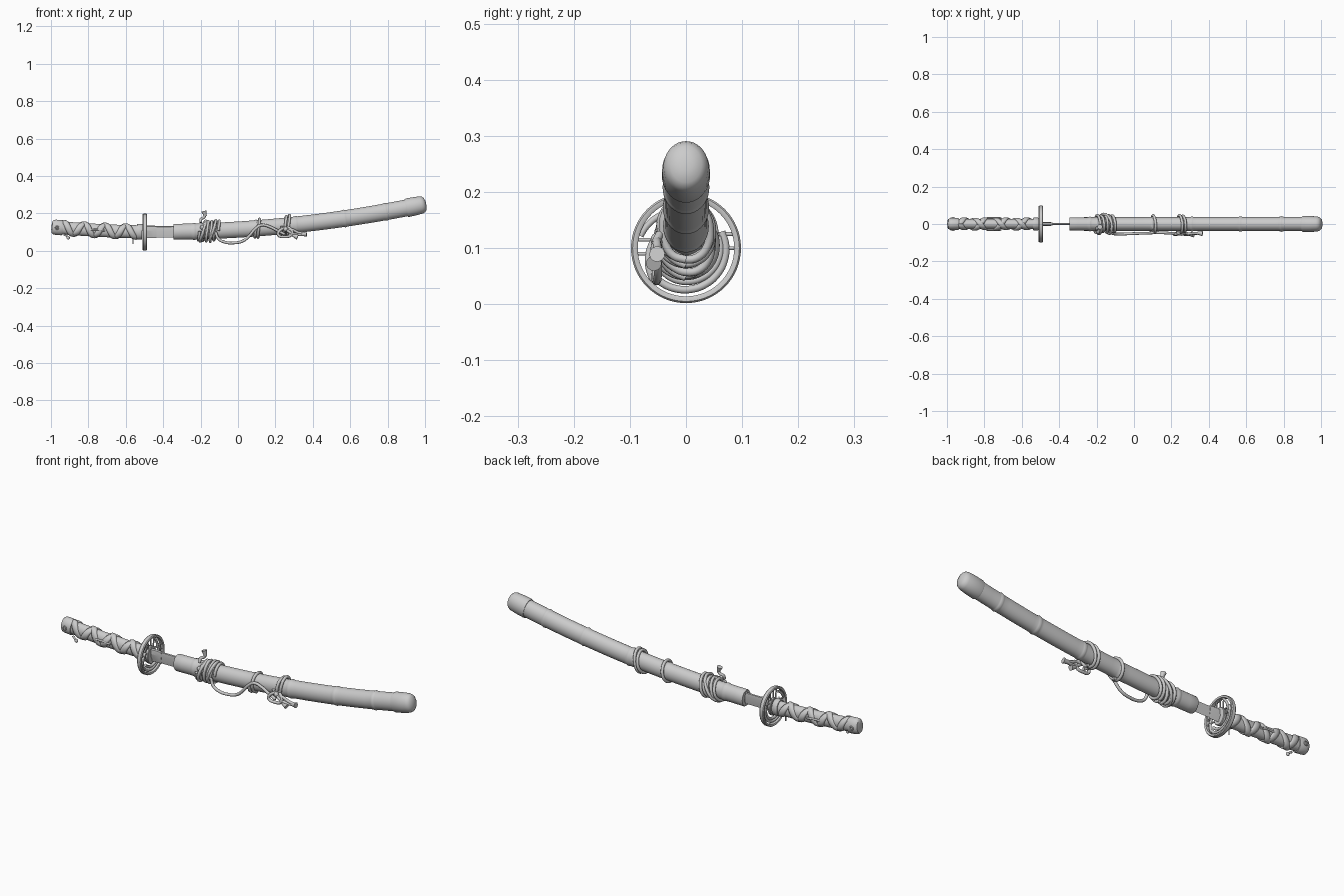
import bpy, bmesh, math
from math import sin, cos, pi

if "Cube" in bpy.data.objects:
    bpy.data.objects.remove(bpy.data.objects["Cube"])


def zc(x):
    """Centre height of the curved sword axis."""
    if x > -0.45:
        return 0.101 + 0.0757 * (x + 0.4) ** 2 if x > -0.4 else 0.101
    return 0.101 + 0.09 * (x + 0.45) ** 2


def on_axis(x, y, h):
    """Point at side offset y and height h, square to the axis."""
    s = (zc(x + 0.01) - zc(x - 0.01)) / 0.02
    n = math.hypot(1, s)
    return (x - h * s / n, y, zc(x) + h / n)


def finish(name, bm, angle=35):
    bmesh.ops.recalc_face_normals(bm, faces=bm.faces)
    me = bpy.data.meshes.new(name)
    bm.to_mesh(me)
    bm.free()
    ob = bpy.data.objects.new(name, me)
    bpy.context.collection.objects.link(ob)
    bpy.ops.object.select_all(action='DESELECT')
    ob.select_set(True)
    bpy.context.view_layer.objects.active = ob
    bpy.ops.object.shade_smooth_by_angle(angle=math.radians(angle))
    return ob


def loft(name, stations, section=None, angle=35):
    """Skin sections (x, half width, half height) along the axis."""
    section = section or [(cos(2 * pi * i / 36), sin(2 * pi * i / 36)) for i in range(36)]
    bm = bmesh.new()
    rings = [[bm.verts.new(on_axis(x, a * ry, b * rz)) for a, b in section]
             for x, ry, rz in stations]
    n = len(section)
    for r, q in zip(rings, rings[1:]):
        for i in range(n):
            bm.faces.new((r[i], r[(i + 1) % n], q[(i + 1) % n], q[i]))
    bm.faces.new(rings[0])
    bm.faces.new(rings[-1])
    return finish(name, bm, angle)


def cord(name, pts, r=0.0075, cyclic=False):
    cu = bpy.data.curves.new(name, 'CURVE')
    cu.dimensions = '3D'
    cu.bevel_depth = r
    cu.bevel_resolution = 3
    cu.resolution_u = 4
    cu.use_fill_caps = True
    sp = cu.splines.new('BEZIER')
    sp.bezier_points.add(len(pts) - 1)
    for b, p in zip(sp.bezier_points, pts):
        b.co = p
        b.handle_left_type = b.handle_right_type = 'AUTO'
    sp.use_cyclic_u = cyclic
    ob = bpy.data.objects.new(name, cu)
    bpy.context.collection.objects.link(ob)
    return ob


def coil(x0, x1, turns, ry, rz, start=pi, lean=0.012):
    n = int(turns * 12)
    pts = []
    for i in range(n + 1):
        t = i / n
        a = start + turns * 2 * pi * t
        k = 1 + 0.06 * sin(2.3 * a)
        pts.append(on_axis(x0 + (x1 - x0) * t + lean * sin(a), ry * k * cos(a), rz * k * sin(a)))
    return pts


def blob(name, loc, r, scale=(1, 1, 1)):
    bm = bmesh.new()
    bmesh.ops.create_uvsphere(bm, u_segments=16, v_segments=10, radius=r)
    bmesh.ops.scale(bm, vec=scale, verts=bm.verts)
    bmesh.ops.translate(bm, vec=loc, verts=bm.verts)
    return finish(name, bm)


def disc_x(name, profile, ky=1.0, kz=1.0):
    """Closed (x, radius) profile turned about the guard axis."""
    bm = bmesh.new()
    n = 64
    rings = [[bm.verts.new((x, ky * r * cos(2 * pi * i / n), 0.1 + kz * r * sin(2 * pi * i / n)))
              for x, r in profile] for i in range(n)]
    m = len(profile)
    for i in range(n):
        for j in range(m):
            bm.faces.new((rings[i][j], rings[i][(j + 1) % m],
                          rings[(i + 1) % n][(j + 1) % m], rings[(i + 1) % n][j]))
    return finish(name, bm)


# Scabbard with slotted mouth and raised nodes
st = [(-0.29, 0.012, 0.032), (-0.345, 0.012, 0.032), (-0.345, 0.034, 0.040), (-0.341, 0.036, 0.0425)]
nodes = (-0.235, 0.1, 0.31, 0.57, 0.79)
xs = sorted([-0.3 + 0.05 * i for i in range(25)] + [n + d for n in nodes for d in (-.014, -.007, 0, .007, .014)])
for x in xs:
    bump = max(math.exp(-((x - n) / 0.007) ** 2) for n in nodes) * 0.0035
    st.append((x, 0.036 + bump + 0.002 * (x + 0.3), 0.0425 + bump + 0.002 * (x + 0.3)))
st.append((0.92, 0.038, 0.044))
loft("scabbard", st)
loft("scabbard_end_cap", [(0.900, .037, .043), (0.900, .041, .048), (0.906, .043, .050), (0.95, .0425, .049),
                          (0.98, .040, .0465), (0.992, .036, .042), (1.0, .028, .033), (1.006, .012, .014)])

# Blade and its collar
wedge = [(0, -1), (1, 0.25), (0.75, 0.9), (0, 1), (-0.75, 0.9), (-1, 0.25)]
loft("blade", [(-0.50, .006, .030), (-0.40, .006, .030), (-0.31, .006, .030)], wedge, 20)
loft("blade_collar", [(-0.50, .011, .033), (-0.45, .010, .033), (-0.435, .0085, .032)], wedge, 20)

# Guard: rim, centre plate, spokes and curling openwork
disc_x("guard_rim", [(-.508, .086), (-.510, .089), (-.510, .095), (-.506, .098), (-.490, .098),
                     (-.486, .095), (-.486, .089), (-.488, .086)])
disc_x("guard_plate", [(-.506, .014), (-.506, .040), (-.503, .043), (-.493, .043), (-.490, .040), (-.490, .014)], 0.85, 1.05)
for i, (z, s) in enumerate([(.115, -1), (.09, -1), (.125, 1), (.1, 1)]):
    cord(f"guard_side_bar_{i}", [(-.498, s * .03, z), (-.498, s * .089, z)], 0.0035)
for i, y in enumerate((-.02, 0, .02)):
    cord(f"guard_top_bar_{i}", [(-.498, y, .135), (-.498, y * 1.3, .188)], 0.0035)


def arc(r, a0, a1, k=0.0, n=9):
    out = []
    for i in range(n):
        a = math.radians(a0 + (a1 - a0) * i / (n - 1))
        q = r + k * i / (n - 1)
        out.append((-.498, q * cos(a), .1 + q * sin(a)))
    return out


for i, (r, a0, a1, k, w) in enumerate([(.076, 215, 385, -.006, .007), (.058, 220, 380, .004, .007),
                                       (.072, 120, 165, .012, .006), (.055, 20, 75, .028, .006),
                                       (.052, 150, 225, .03, .006)]):
    cord(f"guard_branch_{i}", arc(r, a0, a1, k), w)

# Grip core, collar and pommel
loft("grip_core", [(-0.96 + 0.03 * i, .027, .0345) for i in range(15)])
loft("grip_collar", [(-.512, .033, .041), (-.514, .034, .042), (-.535, .034, .042), (-.541, .032, .040)])
loft("pommel", [(-.938, .031, .039), (-.942, .0325, .0405), (-.975, .0325, .0405), (-.988, .030, .038),
                (-.994, .025, .032), (-.997, .012, .016)])
for s in (-1, 1):
    cord(f"pommel_eyelet_{s}", [(-.968 + .009 * cos(a * pi / 4), s * .0325, .123 + .009 * sin(a * pi / 4))
                                for a in range(8)], 0.003, True)
    blob(f"pommel_rivet_{s}", (-.968, s * .0325, .123), .005)


# Crossing flat wraps round the grip
def grip_wrap(name, hand, phase):
    bm = bmesh.new()
    turns, per = 3.5, 32
    n = int(turns * per)
    rows = []
    for i in range(n + 1):
        a = 2 * pi * i / per
        x = -.935 + .39 * i / n
        k = .0035 + .0015 * hand * cos(2 * a)
        row = []
        for w, d in ((-.017, -.003), (-.009, .001), (0, .002), (.009, .001), (.017, -.003)):
            c, s = cos(hand * a + phase), sin(hand * a + phase)
            xx = min(max(x + w, -.942), -.538)
            row.append(bm.verts.new(on_axis(xx, (.027 + k + d) * c, (.0345 + k + d) * s)))
        rows.append(row)
    for r, q in zip(rows, rows[1:]):
        for j in range(4):
            bm.faces.new((r[j], r[j + 1], q[j + 1], q[j]))
    ob = finish(name, bm, 50)
    m = ob.modifiers.new("thickness", 'SOLIDIFY')
    m.thickness = .004
    m.offset = 0


grip_wrap("grip_wrap_left", 1, pi / 2)
grip_wrap("grip_wrap_right", -1, pi / 2)
for s in (-1, 1):
    cord(f"grip_ornament_{s}", [(-.79, s * .031, .112), (-.75, s * .032, .113), (-.71, s * .031, .107)], .005)

# Small knots hanging below the grip
cord("grip_tassel_cord", [(-.93, -.02, .087), (-.915, -.022, .078), (-.908, -.022, .07)], .005)
blob("grip_tassel", (-.908, -.022, .07), .009, (1, .8, 1.1))
cord("grip_pin", [(-.56, -.012, .075), (-.561, -.013, .036)], .003)

# Scabbard cord: coils, drooping span, loose loops and frayed ends
cord("cord_main_coil", coil(-.205, -.105, 5, .044, .0505))
cord("cord_cross_coil", coil(-.20, -.12, 1.5, .050, .057, pi / 2, .03))
cord("cord_droop", [(-.12, -.049, .10), (-.105, -.053, .065), (-.075, -.054, .047), (-.02, -.052, .042),
                    (.03, -.05, .054), (.065, -.05, .085), (.09, -.048, .115), (.125, -.046, .137),
                    (.17, -.048, .128), (.21, -.05, .108), (.25, -.05, .088)])
cord("cord_middle_loop", coil(.095, .115, 1.25, .043, .050))
cord("cord_lower_coil", coil(.235, .275, 2.25, .044, .052, pi, .015))
cord("cord_bow", [(.255, -.045, .125), (.22, -.055, .105), (.215, -.056, .085), (.25, -.055, .075),
                  (.285, -.056, .085), (.29, -.055, .105), (.27, -.047, .125)])
cord("cord_lower_tail", [(.25, -.048, .12), (.275, -.056, .10), (.305, -.054, .088), (.34, -.05, .086)])
cord("cord_second_tail", [(.265, -.048, .11), (.29, -.052, .112), (.32, -.05, .098), (.35, -.05, .092)])
cord("cord_upper_tail", [(-.20, -.03, .15), (-.197, -.022, .17), (-.183, -.015, .178), (-.176, -.015, .192)])
blob("cord_knot", (.255, -.05, .115), .013)
blob("cord_upper_knot", (-.19, -.04, .125), .013)


def frayed(name, p, d):
    bm = bmesh.new()
    bmesh.ops.create_cone(bm, cap_ends=True, segments=12, radius1=.007, radius2=.014, depth=.03)
    from mathutils import Vector
    q = Vector((0, 0, 1)).rotation_difference(Vector(d))
    for v in bm.verts:
        v.co = q @ v.co + Vector(p)
    finish(name, bm)


frayed("cord_upper_tassel", (-.178, -.015, .198), (-.3, 0, 1))
frayed("cord_lower_tassel", (.352, -.05, .088), (1, -.1, .1))
frayed("cord_front_tassel", (.305, -.056, .078), (1, -.1, -.4))
